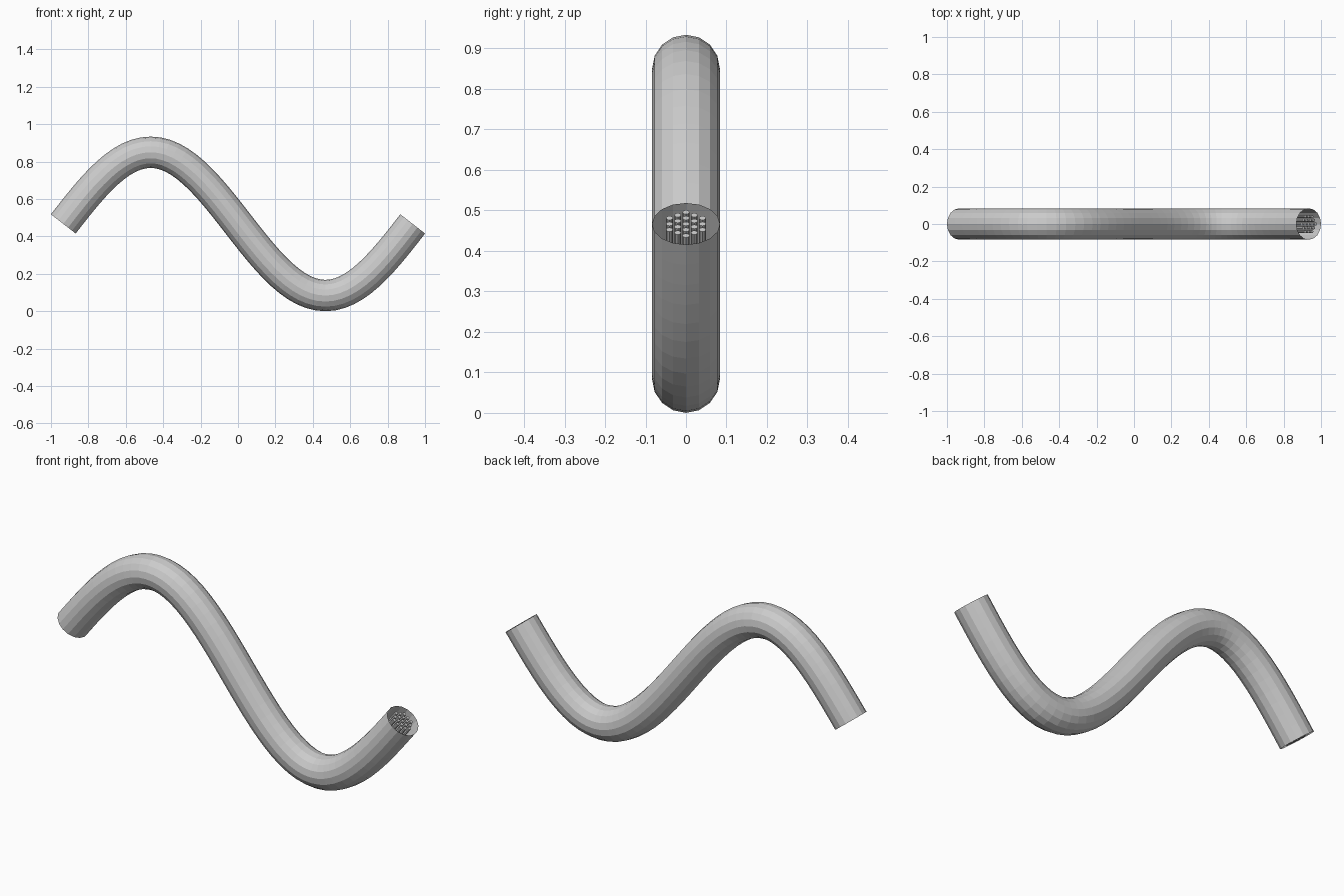
import bpy, bmesh
from math import sin, cos, pi, sqrt
from mathutils import Vector

if "Cube" in bpy.data.objects:
    bpy.data.objects.remove(bpy.data.objects["Cube"])

HALF, MID, AMP = 0.934, 0.467, 0.383      # S-curve half length, mid height, amplitude
K = pi / HALF
STEPS = 48


def frame(t):
    """Centre point and in-plane normal of the S-shaped path, t in 0..1."""
    x = -HALF + 2 * HALF * t
    slope = -AMP * K * cos(K * x)
    n = Vector((-slope, 0, 1)).normalized()
    return Vector((x, 0, MID - AMP * sin(K * x))), n


def sweep(name, radius, sides, off_y=0.0, off_n=0.0, caps=False):
    """Sweep a polygon along the path, offset sideways within the cable."""
    bm = bmesh.new()
    rings = []
    for i in range(STEPS + 1):
        c, n = frame(i / STEPS)
        ring = []
        for j in range(sides):
            a = 2 * pi * j / sides
            p = c + n * (off_n + radius * cos(a))
            p.y += off_y + radius * sin(a)
            ring.append(bm.verts.new(p))
        rings.append(ring)
    for a, b in zip(rings, rings[1:]):
        for j in range(sides):
            k = (j + 1) % sides
            bm.faces.new((a[j], a[k], b[k], b[j]))
    if caps:
        bm.faces.new(rings[0])
        bm.faces.new(rings[-1])
    bmesh.ops.recalc_face_normals(bm, faces=bm.faces)
    mesh = bpy.data.meshes.new(name)
    bm.to_mesh(mesh)
    bm.free()
    obj = bpy.data.objects.new(name, mesh)
    bpy.context.collection.objects.link(obj)
    return obj


# Outer sheath, open at both ends
sweep("cable_sheath", 0.0838, 16)

# Hexagonal bundle of 19 wire strands inside
PITCH = 0.0235
count = 0
for q in range(-2, 3):
    for r in range(-2, 3):
        if abs(q + r) <= 2:
            count += 1
            sweep(f"wire_strand_{count:02d}", 0.0085, 8,
                  PITCH * q * sqrt(3) / 2, PITCH * (r + q / 2), caps=True)
